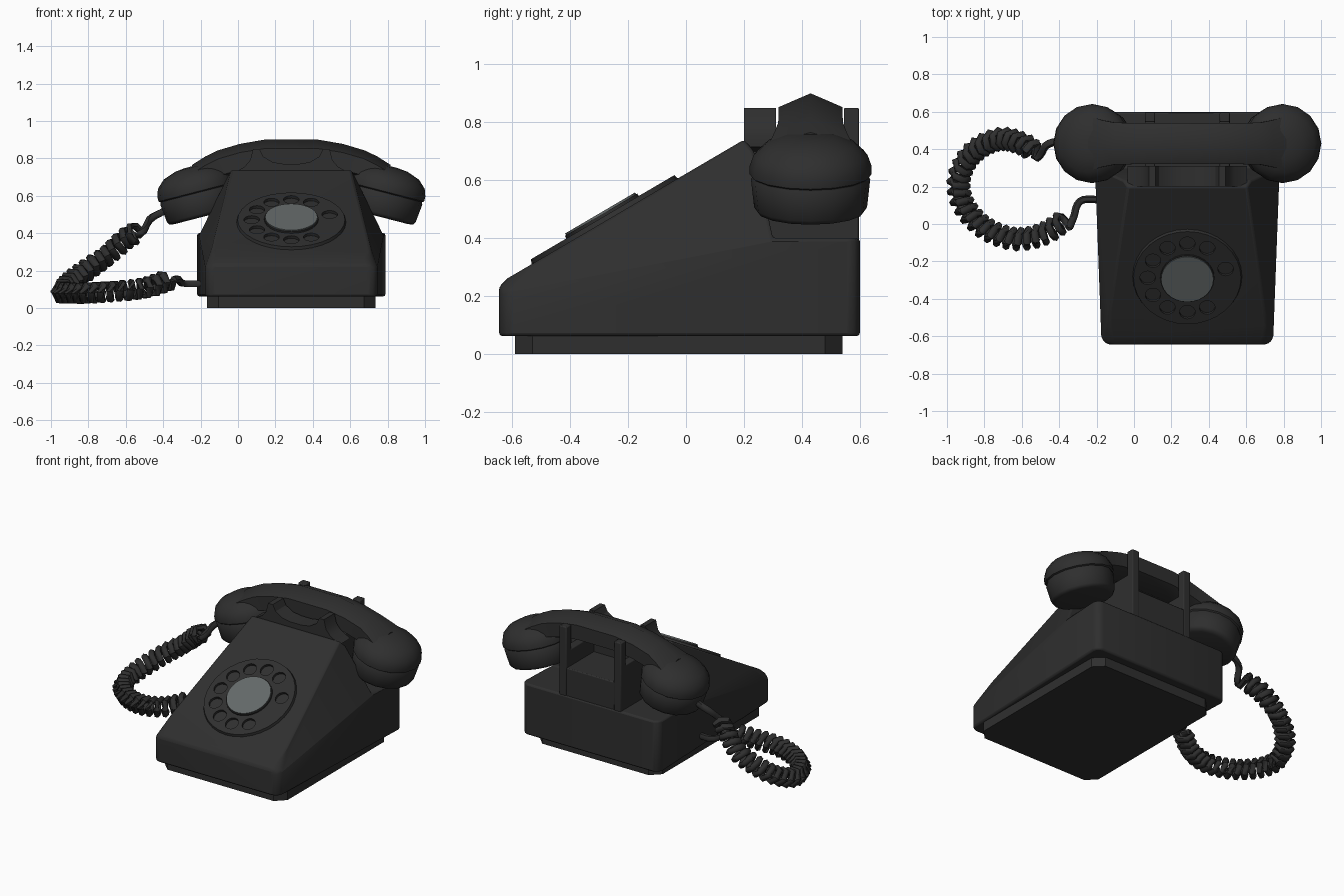
import bpy, bmesh, math
from mathutils import Vector, Matrix

if "Cube" in bpy.data.objects:
    bpy.data.objects.remove(bpy.data.objects["Cube"])

CX = 0.285  # centre line of the phone body

def material(name, col):
    m = bpy.data.materials.new(name)
    m.diffuse_color = (*col, 1)
    m.use_nodes = True
    m.node_tree.nodes["Principled BSDF"].inputs["Base Color"].default_value = m.diffuse_color
    return m

BLACK = material("black plastic", (0.028, 0.028, 0.028))
GREY = material("grey dial card", (0.125, 0.14, 0.14))

def finish(name, bm, mat=BLACK, bevel=0, smooth=35, segs=2):
    bmesh.ops.recalc_face_normals(bm, faces=bm.faces)
    me = bpy.data.meshes.new(name)
    bm.to_mesh(me)
    bm.free()
    ob = bpy.data.objects.new(name, me)
    bpy.context.collection.objects.link(ob)
    me.materials.append(mat)
    if bevel:
        b = ob.modifiers.new("bevel", 'BEVEL')
        b.width, b.segments, b.angle_limit = bevel, segs, math.radians(25)
    if smooth:
        bpy.ops.object.select_all(action='DESELECT')
        ob.select_set(True)
        bpy.context.view_layer.objects.active = ob
        bpy.ops.object.shade_smooth_by_angle(angle=math.radians(smooth))
    return ob

def prism(points, depth):
    """Extrude a closed 3D outline along a vector."""
    bm = bmesh.new()
    f = bm.faces.new([bm.verts.new(p) for p in points])
    r = bmesh.ops.extrude_face_region(bm, geom=[f])
    bmesh.ops.translate(bm, vec=depth, verts=[v for v in r["geom"] if isinstance(v, bmesh.types.BMVert)])
    return bm

def loft(rings):
    bm = bmesh.new()
    vs = [[bm.verts.new(p) for p in r] for r in rings]
    for a, b in zip(vs, vs[1:]):
        for i in range(len(a)):
            j = (i + 1) % len(a)
            bm.faces.new((a[i], a[j], b[j], b[i]))
    bm.faces.new(vs[0])
    bm.faces.new(vs[-1])
    return bm

def box(name, x0, x1, y0, y1, z0, z1, bevel=0.006):
    pts = [(x0, y0, z0), (x1, y0, z0), (x1, y1, z0), (x0, y1, z0)]
    return finish(name, prism(pts, (0, 0, z1 - z0)), bevel=bevel)

# Body: side profile, cut by tapering wall planes and leaning shoulder planes
profile = [(-.645, .062), (-.645, .232), (-.615, .262), (.2, .74), (.235, .70),
           (.30, .40), (.6, .40), (.6, .062)]
bm = prism([(-.6, y, z) for y, z in profile], (1.2, 0, 0))
for s in (-1, 1):
    # each plane: x = a + b*y + c*z on the left side, mirrored on the right
    for a, b, c in ((-.1975, -.0375, 0), (-.349, -.125, .458)):
        r = bmesh.ops.bisect_plane(bm, geom=bm.verts[:] + bm.edges[:] + bm.faces[:],
                                   plane_co=(s * (CX - a), 0, 0), plane_no=(s, b, c), clear_outer=True)
        edges = [e for e in r["geom_cut"] if isinstance(e, bmesh.types.BMEdge)]
        bmesh.ops.edgeloop_fill(bm, edges=edges)
bmesh.ops.remove_doubles(bm, verts=bm.verts, dist=0.0005)
corners = [e for e in bm.edges
           if all(abs(v.co.x) > .3 and (v.co.y < -.6 or v.co.y > .58) for v in e.verts)
           and abs(e.verts[0].co.z - e.verts[1].co.z) > .02
           and abs(e.verts[0].co.x - e.verts[1].co.x) < .1]
bmesh.ops.bevel(bm, geom=corners, offset=.07, segments=3, profile=.5, affect='EDGES', clamp_overlap=True)
bmesh.ops.translate(bm, vec=(CX, 0, 0), verts=bm.verts)
finish("body", bm, bevel=.014)

# Base plate with chamfered corners
w, c = .45, .06
pts = [(w - c, -.59), (w, -.59 + c), (w, .54 - c), (w - c, .54)]
pts += [(-x, y) for x, y in reversed(pts)]
finish("base_plate", prism([(CX + x, y, 0) for x, y in pts], (0, 0, .07)))

# Cradle: front saddle with two prongs, centre block and rear posts
half = [(.225, .40), (.225, .70), (.32, .715), (.25, .755), (.22, .79), (.205, .85), (.17, .85),
        (.15, .81), (.10, .78), (.04, .77)]
saddle = half + [(-x, z) for x, z in reversed(half)]
finish("front_saddle", prism([(CX + x, .2, z) for x, z in saddle], (0, .11, 0)), smooth=30)
box("cradle_block", CX - .22, CX + .22, .28, .595, .38, .58)
for s, side in ((-1, "left"), (1, "right")):
    x = CX + s * .2
    box(side + "_rear_post", x - .027, x + .027, .545, .597, .38, .85)
    box(side + "_cradle_rail", x - .027, x + .027, .28, .56, .38, .69)

# Dial, lying on the sloped face
tilt = math.atan2(.478, .815)
face = Matrix.Translation((CX, -.28, .4585)) @ Matrix.Rotation(tilt, 4, 'X')

def disc(name, r, z0, z1, mat=BLACK, segs=32, r2=None):
    bm = bmesh.new()
    bmesh.ops.create_cone(bm, cap_ends=True, segments=segs, radius1=r, radius2=r2 or r, depth=z1 - z0,
                          matrix=face @ Matrix.Translation((0, 0, (z0 + z1) / 2)))
    return finish(name, bm, mat)

dial = disc("dial_wheel", .294, -.005, .016, r2=.287)
bm = bmesh.new()
for deg in (15, 60, 90, 120, 150, 180, 210, 240, 270, 300):
    a = math.radians(deg)
    bmesh.ops.create_cone(bm, cap_ends=True, segments=14, radius1=.042, radius2=.042, depth=.2,
                          matrix=face @ Matrix.Translation((.212 * math.cos(a), .212 * math.sin(a), 0)))
cutter = finish("finger_hole_cutter", bm, smooth=0)
cutter.hide_render = True
cutter.hide_set(True)
cut = dial.modifiers.new("finger_holes", 'BOOLEAN')
cut.object, cut.operation, cut.solver = cutter, 'DIFFERENCE', 'EXACT'
disc("dial_hub", .145, .01, .026, segs=28)
disc("dial_card", .14, .02, .033, GREY, 28)

# Handset handle: six-sided sections, sinking into the cups
HY = .43
half = [(.14, .90, .71, .11), (.27, .877, .695, .11), (.385, .842, .665, .112),
        (.45, .81, .63, .125), (.52, .765, .60, .145)]   # x, top, bottom, half width
sections = [(-x, t, b, w) for x, t, b, w in reversed(half)] + half
rings = []
for x, t, b, w in sections:
    zc, hz = (t + b) / 2, (t - b) / 2
    ring = []
    for k in range(6):
        a = math.radians(90 + 60 * k)
        dz = hz * math.sin(a)
        ring.append((CX + x + .25 * x * dz, HY + w * math.cos(a) / .866, zc + dz))
    rings.append(ring)
finish("handset_handle", loft(rings), smooth=65)

# Ear and mouth cups: turned profiles tilted towards the middle
cup = [(.16, .0), (.185, .005), (.195, .02), (.206, .12), (.202, .126), (.202, .132), (.211, .138),
       (.211, .165), (.197, .205), (.155, .245), (.085, .27), (.03, .276)]
for s, name in ((-1, "left_cup"), (1, "right_cup")):
    m = Matrix.Translation((CX + s * .471, HY, .488)) @ Matrix.Rotation(s * math.radians(14.5), 4, 'Y')
    rings = [[m @ Vector((r * math.cos(k * math.tau / 16), r * math.sin(k * math.tau / 16), z))
              for k in range(16)] for r, z in cup]
    finish(name, loft(rings), smooth=50)

# Cord: straight leads and a coil wound around a smooth path
def spline(pts, n):
    """Evenly spaced points on a Catmull-Rom path."""
    p = [Vector(q) for q in pts]
    p = [2 * p[0] - p[1]] + p + [2 * p[-1] - p[-2]]
    fine = []
    for i in range(1, len(p) - 2):
        a, b, c, d = p[i - 1:i + 3]
        for k in range(40):
            t = k / 40
            fine.append(.5 * (2 * b + (c - a) * t + (2 * a - 5 * b + 4 * c - d) * t * t
                              + (3 * b - a - 3 * c + d) * t ** 3))
    fine.append(p[-2])
    dist = [0]
    for a, b in zip(fine, fine[1:]):
        dist.append(dist[-1] + (b - a).length)
    out, j = [], 0
    for k in range(n + 1):
        d = dist[-1] * k / n
        while j < len(dist) - 2 and dist[j + 1] < d:
            j += 1
        out.append(fine[j].lerp(fine[j + 1], (d - dist[j]) / (dist[j + 1] - dist[j])))
    return out

def tube(name, pts, radius, sides=6):
    rings = []
    for i, p in enumerate(pts):
        t = (pts[min(i + 1, len(pts) - 1)] - pts[max(i - 1, 0)]).normalized()
        u = t.cross(Vector((0.1, 0.05, 1))).normalized()
        v = t.cross(u)
        rings.append([p + radius * (math.cos(k * math.tau / sides) * u + math.sin(k * math.tau / sides) * v)
                      for k in range(sides)])
    finish(name, loft(rings), smooth=60)

coil_path = [(-.54, .395, .405), (-.60, .43, .37), (-.70, .455, .28), (-.80, .425, .21), (-.89, .35, .14),
             (-.938, .23, .09), (-.91, .10, .08), (-.80, -.02, .08), (-.64, -.08, .09),
             (-.49, -.055, .11), (-.37, .02, .15)]
turns, steps = 29, 6
axis = spline(coil_path, turns * steps)
wire = []
for i, p in enumerate(axis):
    t = (axis[min(i + 1, len(axis) - 1)] - axis[max(i - 1, 0)]).normalized()
    u = t.cross(Vector((0, 0, 1))).normalized()
    a = i * math.tau / steps
    wire.append(p + .046 * (math.cos(a) * u + math.sin(a) * u.cross(t)))
tube("coiled_cord", wire, .021)
tube("handset_lead", spline([(-.34, .43, .545), (-.41, .44, .51), (-.47, .42, .475),
                             (-.50, .37, .42), (-.53, .35, .39), wire[0]], 14), .021)
tube("body_lead", spline([wire[-1], (-.32, .045, .155), (-.305, .10, .135),
                          (-.27, .13, .13), (-.18, .13, .13)], 12), .02)
